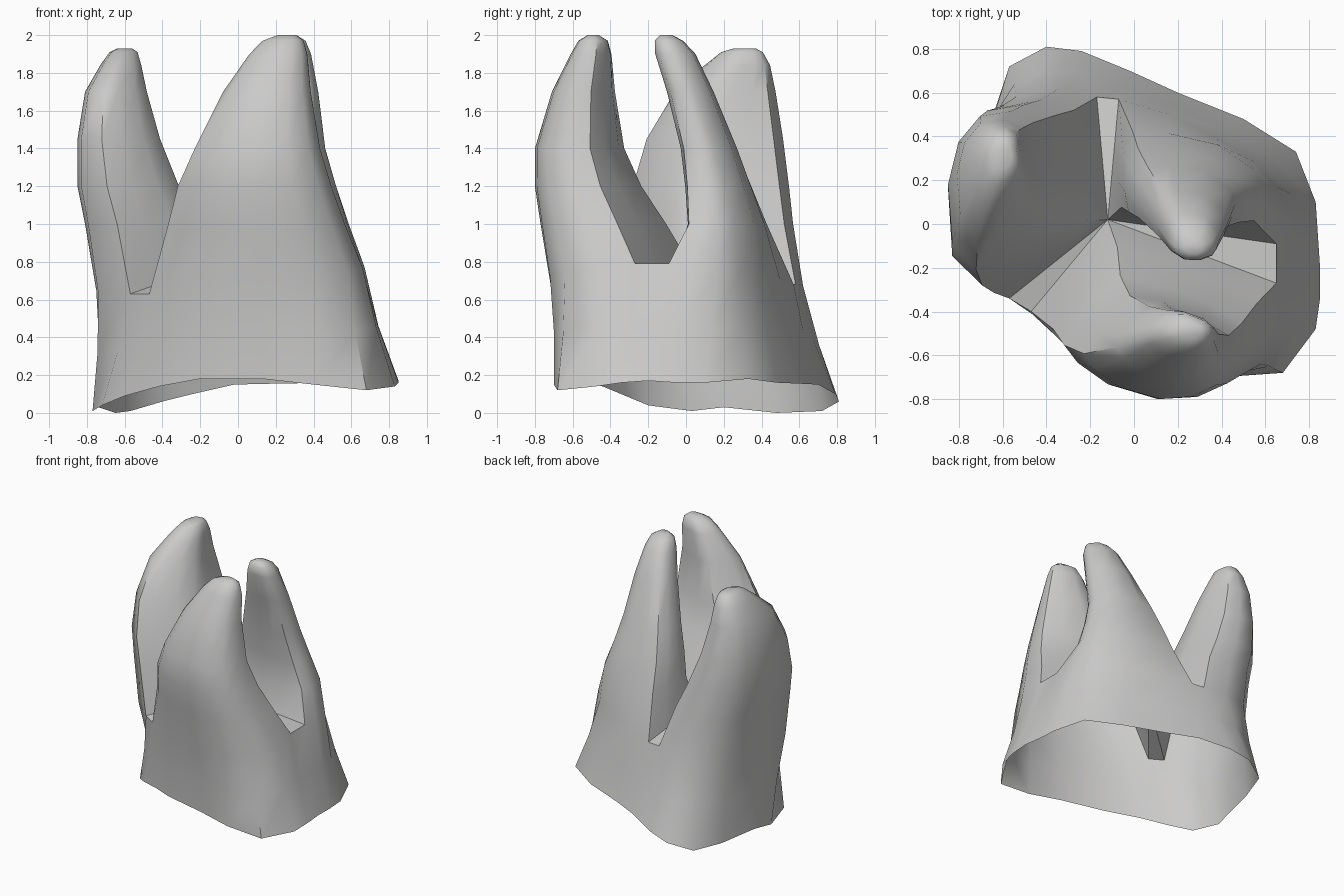
import bpy, bmesh
from mathutils import Vector

cube = bpy.data.objects.get("Cube")
if cube:
    bpy.data.objects.remove(cube)

grey = bpy.data.materials.new("light_grey")
grey.use_nodes = True
colour = (0.6, 0.595, 0.59, 1)
grey.diffuse_color = colour
grey.node_tree.nodes["Principled BSDF"].inputs["Base Color"].default_value = colour

# Where the three prongs meet, and the heights of the notches between them
CENTRE = Vector((-.12, .02, .79))
BACK_NOTCH, FRONT_NOTCH, SIDE_NOTCH = .68, .63, .79

# Each prong: rim points, outer points at notch height, notch heights at both ends,
# roundness at the foot, and levels going up as (z, x min, x max, y min, y max)
left_prong = dict(
    rim=[(-.24, .79, .1), (-.4, .81, .06), (-.57, .72, .01), (-.65, .48, 0),
         (-.74, .2, .03), (-.77, .03, .01), (-.72, -.2, .04)],
    wall=[(-.17, .58), (-.34, .62), (-.54, .58), (-.68, .43), (-.75, .18), (-.74, -.19), (-.57, -.34)],
    ends=(BACK_NOTCH, FRONT_NOTCH), roundness=.16,
    levels=[(1, -.81, -.22, -.32, .57), (1.2, -.85, -.31, -.29, .55), (1.45, -.85, -.41, -.22, .52),
            (1.7, -.81, -.48, -.07, .48), (1.84, -.73, -.51, .09, .45), (1.91, -.68, -.53, .18, .41),
            (1.93, -.64, -.56, .25, .37)])
front_prong = dict(
    rim=[(-.6, -.32, .09), (-.42, -.44, .14), (-.2, -.58, .18), (.13, -.66, .18),
         (.4, -.7, .15), (.68, -.68, .12), (.83, -.48, .14), (.85, -.34, .16)],
    wall=[(-.47, -.4), (-.37, -.5), (-.18, -.62), (.12, -.72), (.38, -.72), (.58, -.64),
          (.66, -.46), (.65, -.27)],
    ends=(FRONT_NOTCH, SIDE_NOTCH), roundness=.22,
    levels=[(1, -.37, .57, -.77, -.1), (1.2, -.32, .5, -.8, -.23), (1.4, -.23, .44, -.8, -.32),
            (1.7, -.08, .39, -.71, -.37), (1.9, .06, .37, -.61, -.39), (1.97, .13, .35, -.57, -.41),
            (2, .21, .31, -.52, -.46)])
back_prong = dict(
    rim=[(.85, -.2, .17), (.84, -.05, .16), (.83, .1, .16), (.74, .33, .18),
         (.5, .48, .16), (.2, .6, .155), (-.02, .7, .15)],
    wall=[(.65, -.09), (.67, .03), (.65, .17), (.56, .28), (.38, .39), (.16, .5), (-.07, .57)],
    ends=(SIDE_NOTCH, BACK_NOTCH), roundness=.4,
    levels=[(1, -.08, .6, -.01, .45), (1.2, -.05, .53, -.02, .37), (1.4, 0, .47, -.04, .29),
            (1.7, .09, .43, -.11, .16), (1.9, .15, .39, -.17, .06), (1.97, .18, .36, -.17, -.01),
            (2, .23, .31, -.14, -.07)])
prongs = [left_prong, front_prong, back_prong]

bm = bmesh.new()


def bridge(lower, upper, closed):
    """Join two rows of vertices with quads."""
    count = len(lower)
    for i in range(count if closed else count - 1):
        j = (i + 1) % count
        bm.faces.new((lower[i], lower[j], upper[j], upper[i]))


def fit(ring, level, roundness):
    """Fit the outline of a ring into a box, easing it towards an ellipse."""
    z, x0, x1, y0, y1 = level
    xs, ys = [p.x for p in ring], [p.y for p in ring]
    result = []
    for p in ring:
        d = Vector(((p.x - min(xs)) / (max(xs) - min(xs)) - .5,
                    (p.y - min(ys)) / (max(ys) - min(ys)) - .5))
        d = d.lerp(d.normalized() * .5, roundness)
        result.append(Vector((x0 + (d.x + .5) * (x1 - x0), y0 + (d.y + .5) * (y1 - y0), z)))
    return result


def make_row(points):
    return [bm.verts.new(p) for p in points]


# Rows of the lower wall run right round the shell
rim, waist, collar = [], [], []
centre = bm.verts.new(CENTRE)
for prong in prongs:
    last = len(prong["wall"]) - 1
    start, end = prong["ends"]
    top = [Vector((x, y, start + (end - start) * i / last)) for i, (x, y) in enumerate(prong["wall"])]
    low = [Vector(p) for p in prong["rim"]]
    mid = [a.lerp(b, .5) * .985 for a, b in zip(low, top)]
    rim += make_row(low)
    waist += make_row(mid)
    arc = make_row(top)
    collar += arc

    # Inner edges from the notches to the centre
    inward = make_row([top[-1].lerp(CENTRE, t) for t in (1 / 3, 2 / 3)])
    outward = make_row([CENTRE.lerp(top[0], t) for t in (1 / 3, 2 / 3)])
    prong["arc"], prong["inward"], prong["outward"] = arc, inward, outward

    # Prong sections and rounded tip
    row = arc + inward + [centre] + outward
    base = [v.co.copy() for v in row]
    for i, level in enumerate(prong["levels"]):
        above = make_row(fit(base, level, min(1, prong["roundness"] + .11 * i)))
        bridge(row, above, True)
        row = above
    bm.faces.new(row)

bridge(rim, waist, True)
bridge(waist, collar, True)

# Narrow floors of the three notches
for i, prong in enumerate(prongs):
    following = prongs[(i + 1) % 3]
    a = [prong["arc"][-1]] + prong["inward"]
    b = [following["arc"][0]] + following["outward"][::-1]
    bridge(a, b, False)
    bm.faces.new((a[-1], b[-1], centre))

bmesh.ops.recalc_face_normals(bm, faces=bm.faces[:])
mesh = bpy.data.meshes.new("three_pronged_shell")
bm.to_mesh(mesh)
bm.free()
mesh.materials.append(grey)
shell = bpy.data.objects.new("three_pronged_shell", mesh)
bpy.context.collection.objects.link(shell)
bpy.ops.object.select_all(action="DESELECT")
shell.select_set(True)
bpy.context.view_layer.objects.active = shell
bpy.ops.object.shade_smooth_by_angle(angle=.8)
